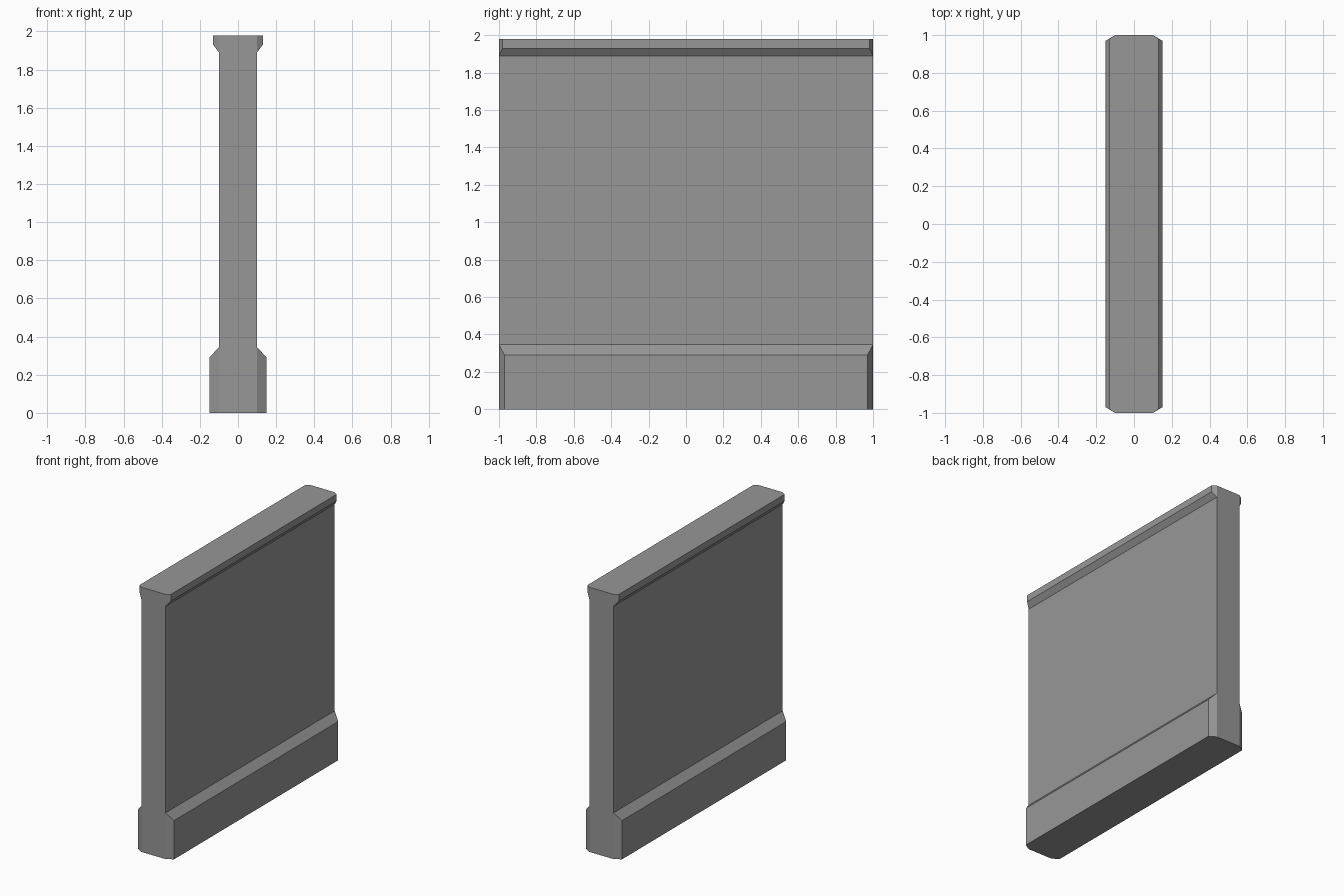
import bpy, bmesh

if "Cube" in bpy.data.objects:
    bpy.data.objects.remove(bpy.data.objects["Cube"])

CORE, HALF_LEN = 0.10, 1.0

# Cross-section rings: height, half width, half length of the outer side edge
RINGS = [
    (0.0, 0.15, 0.97), (0.29, 0.15, 0.97),    # plinth
    (0.345, CORE, HALF_LEN),                  # bevel into the panel
    (1.89, CORE, HALF_LEN),                   # panel top
    (1.93, 0.13, 0.98), (1.98, 0.13, 0.98),   # coping
]

grey = bpy.data.materials.new("stone_grey")
grey.diffuse_color = (0.31, 0.31, 0.31, 1)
grey.use_nodes = True
grey.node_tree.nodes["Principled BSDF"].inputs["Base Color"].default_value = grey.diffuse_color


def ring(bm, z, w, l):
    """Chamfered rectangle at one height."""
    pts = [(CORE, -HALF_LEN), (w, -l), (w, l), (CORE, HALF_LEN)]
    pts += [(-x, -y) for x, y in pts]
    return [bm.verts.new((x, y, z)) for x, y in pts]


# Wall section: loft the rings and cap both ends
bm = bmesh.new()
rings = [ring(bm, *r) for r in RINGS]
for a, b in zip(rings, rings[1:]):
    n = len(a)
    for i in range(n):
        j = (i + 1) % n
        bm.faces.new((a[i], a[j], b[j], b[i]))
bm.faces.new(rings[0][::-1])
bm.faces.new(rings[-1])

# Chamfers vanish along the plain panel; join flat end strips
bmesh.ops.remove_doubles(bm, verts=bm.verts, dist=0.0005)
bmesh.ops.dissolve_limit(bm, angle_limit=0.01, verts=bm.verts, edges=bm.edges)
bmesh.ops.recalc_face_normals(bm, faces=bm.faces)

mesh = bpy.data.meshes.new("wall_section")
bm.to_mesh(mesh)
bm.free()
mesh.materials.append(grey)
bpy.context.collection.objects.link(bpy.data.objects.new("wall_section", mesh))
